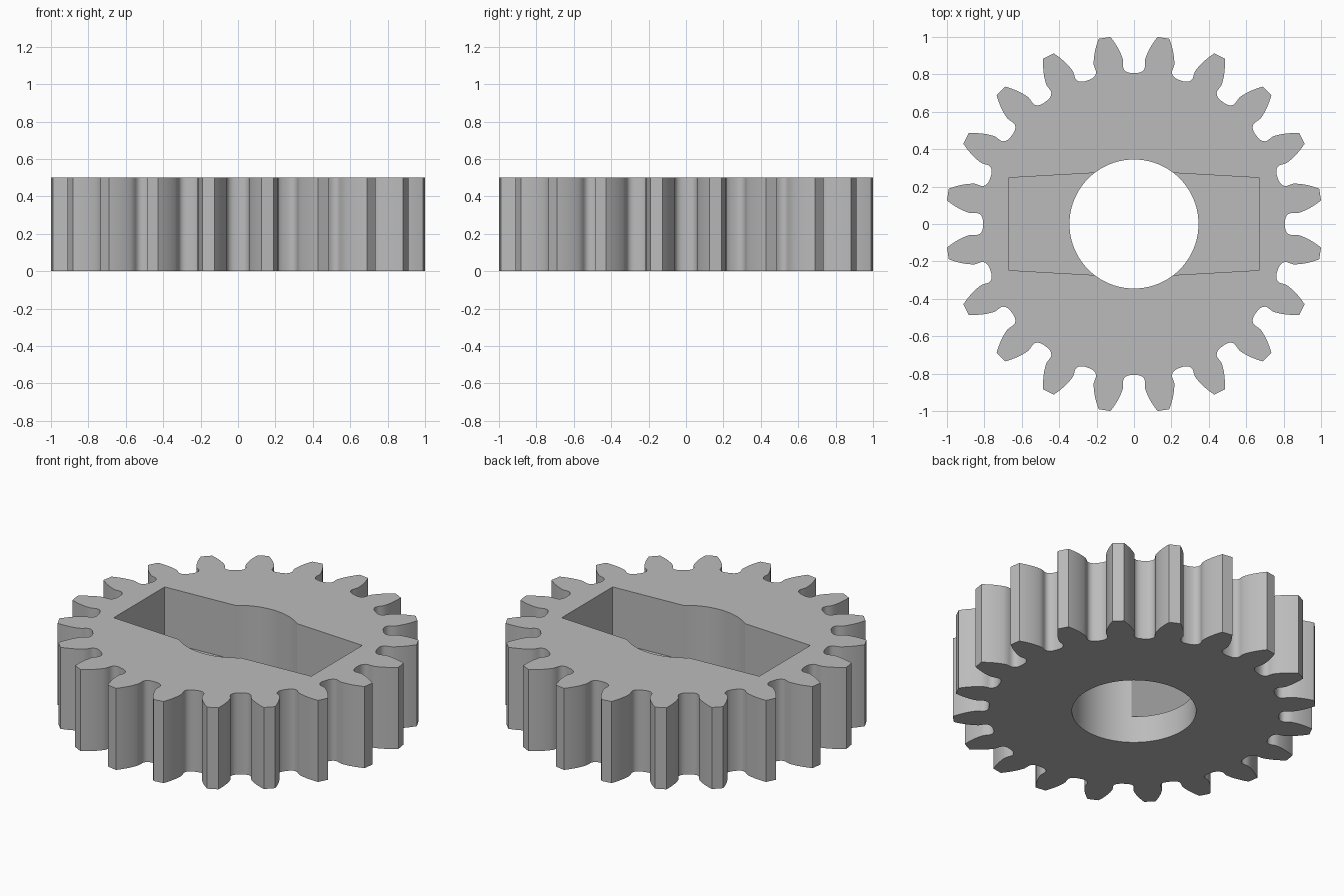
import bpy
import bmesh
from math import acos, atan2, cos, hypot, pi, radians, sin, tan

default_cube = bpy.data.objects.get("Cube")
if default_cube:
    bpy.data.objects.remove(default_cube, do_unlink=True)

TEETH = 20
HEIGHT = 0.5
TIP_R = 1.008
PITCH_R = TIP_R * TEETH / (TEETH + 2)
BASE_R = PITCH_R * cos(radians(20))
SLOT_FLOOR = 0.165

grey = bpy.data.materials.new("plain grey")
grey.use_nodes = True
colour = (0.5, 0.5, 0.5, 1)
grey.diffuse_color = colour
grey.node_tree.nodes["Principled BSDF"].inputs["Base Color"].default_value = colour


def prism(name, outline, bottom, top):
    """Extrude a closed outline between two heights."""
    bm = bmesh.new()
    face = bm.faces.new([bm.verts.new((x, y, bottom)) for x, y in outline])
    result = bmesh.ops.extrude_face_region(bm, geom=[face])
    raised = [v for v in result["geom"] if isinstance(v, bmesh.types.BMVert)]
    bmesh.ops.translate(bm, verts=raised, vec=(0, 0, top - bottom))
    bmesh.ops.recalc_face_normals(bm, faces=bm.faces)
    mesh = bpy.data.meshes.new(name)
    bm.to_mesh(mesh)
    bm.free()
    mesh.materials.append(grey)
    obj = bpy.data.objects.new(name, mesh)
    bpy.context.collection.objects.link(obj)
    return obj


def involute(a):
    return tan(a) - a


def tooth_half_angle(r):
    """Half the angular thickness of a tooth at radius r."""
    return pi / (2 * TEETH) + involute(radians(20)) - involute(acos(BASE_R / r))


def gap_side():
    """Half of one tooth gap as (radius, angle), from root to tip."""
    root = [(0.015, 0.807), (0.032, 0.81), (0.046, 0.817), (0.055, 0.828),
            (0.059, 0.841), (0.058, 0.854)]
    side = [(hypot(x, y), atan2(x, y)) for x, y in root]
    steps = 9
    for i in range(1, steps + 1):
        r = BASE_R + (TIP_R - BASE_R) * i / steps
        side.append((r, pi / TEETH - tooth_half_angle(r)))
    return side


# Toothed body
side = gap_side()
gap = [(r, -a) for r, a in reversed(side)] + side
outline = []
for k in range(TEETH):
    turn = 2 * pi * k / TEETH
    outline += [(r * cos(turn + a), r * sin(turn + a)) for r, a in gap]
gear = prism("gear_body", outline, 0, HEIGHT)

# Central bore and the tapered slot let into the top
circle = [(0.345 * cos(2 * pi * i / 80), 0.345 * sin(2 * pi * i / 80))
          for i in range(80)]
bore = prism("bore_cutter", circle, -0.2, HEIGHT + 0.2)
slot_outline = [(0.67, -0.247), (0.67, 0.247), (0, 0.285),
                (-0.67, 0.247), (-0.67, -0.247), (0, -0.285)]
slot = prism("slot_cutter", slot_outline, SLOT_FLOOR, HEIGHT + 0.3)

bpy.ops.object.select_all(action="DESELECT")
gear.select_set(True)
bpy.context.view_layer.objects.active = gear
for cutter in (bore, slot):
    cutter.hide_render = True
    cut = gear.modifiers.new(cutter.name, "BOOLEAN")
    cut.operation = "DIFFERENCE"
    cut.solver = "EXACT"
    cut.object = cutter
    bpy.ops.object.modifier_apply(modifier=cut.name)
    bpy.data.objects.remove(cutter, do_unlink=True)

# Smooth flanks and bore, crisp rims
bpy.ops.object.shade_smooth_by_angle(angle=radians(32))
